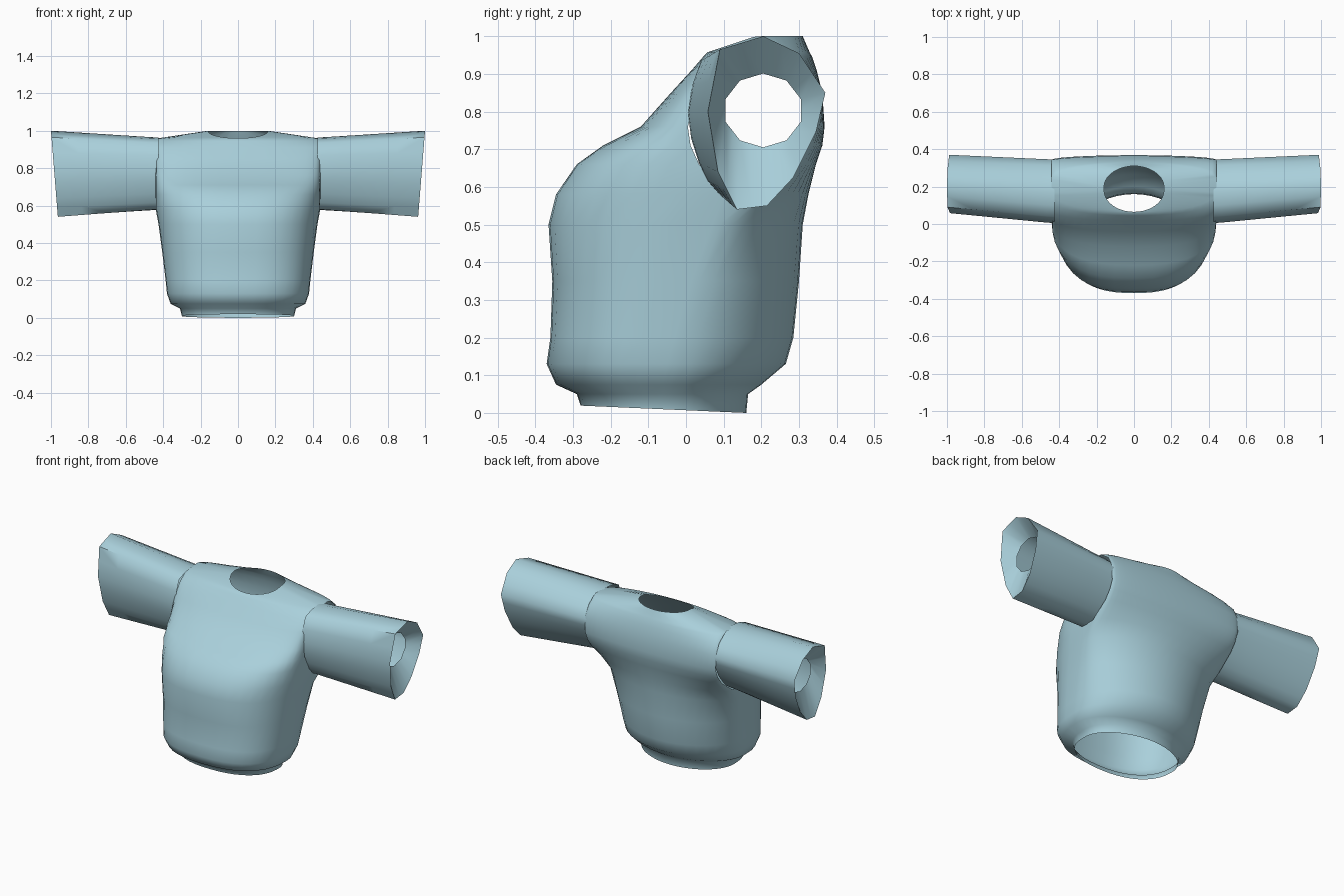
import bpy
import bmesh
from math import cos, sin, pi

cube = bpy.data.objects.get("Cube")
if cube:
    bpy.data.objects.remove(cube, do_unlink=True)

# One pale blue cloth colour
CLOTH = (0.40, 0.63, 0.71, 1)
cloth = bpy.data.materials.new("pale blue cloth")
cloth.diffuse_color = CLOTH
cloth.use_nodes = True
cloth.node_tree.nodes["Principled BSDF"].inputs["Base Color"].default_value = CLOTH


def loft(name, rings, drop=None):
    """Skin closed rings of points into an open tube; drop() removes faces."""
    bm = bmesh.new()
    rows = [[bm.verts.new(p) for p in ring] for ring in rings]
    for a, b in zip(rows, rows[1:]):
        for i in range(len(a)):
            j = (i + 1) % len(a)
            bm.faces.new((a[i], a[j], b[j], b[i]))
    bmesh.ops.recalc_face_normals(bm, faces=bm.faces[:])
    if drop:
        gone = [f for f in bm.faces if drop(f)]
        bmesh.ops.delete(bm, geom=gone, context='FACES')
    mesh = bpy.data.meshes.new(name)
    bm.to_mesh(mesh)
    bm.free()
    mesh.materials.append(cloth)
    obj = bpy.data.objects.new(name, mesh)
    bpy.context.collection.objects.link(obj)
    bpy.ops.object.select_all(action='DESELECT')
    obj.select_set(True)
    bpy.context.view_layer.objects.active = obj
    bpy.ops.object.shade_smooth_by_angle(angle=pi / 3)
    return obj


def section(half, front, back, side_front, side_back, full, height, steps=20):
    """Body outline: a back curve and a front curve joined by straight sides."""
    pts = []
    for edge, tip, n, turn in ((side_back, back, 1.95, 1),
                               (side_front, front, full, -1)):
        for i in range(steps + 1):
            a = pi * i / steps
            c = cos(a) * turn
            x = half * (1 if c > 0 else -1) * abs(c) ** (2 / n)
            y = edge + (tip - edge) * max(0, sin(a)) ** (2 / n)
            pts.append((x, y, height(y)))
    return pts


# Torso levels: height, half width, front, back, side front, side back, fullness
ARMPIT = 0.58
LEVELS = [
    (0.05, 0.31, -0.29, 0.165, -0.06, -0.04, 2.3),
    (0.075, 0.36, -0.345, 0.20, -0.06, -0.04, 2.4),
    (0.13, 0.38, -0.37, 0.265, -0.05, -0.03, 2.5),
    (0.20, 0.387, -0.36, 0.285, -0.03, -0.01, 2.6),
    (0.35, 0.405, -0.355, 0.30, 0.015, 0.035, 2.6),
    (0.50, 0.425, -0.365, 0.31, 0.07, 0.09, 2.6),
    (ARMPIT, 0.44, -0.345, 0.325, 0.10, 0.18, 2.6),
    (0.66, 0.44, -0.29, 0.345, 0.035, 0.285, 2.6),
    (0.71, 0.44, -0.22, 0.362, 0.012, 0.322, 2.5),
    (0.76, 0.44, -0.12, 0.368, 0.005, 0.343, 2.4),
    (0.85, 0.44, -0.04, 0.362, 0.03, 0.34, 2.2),
    (0.91, 0.44, 0.015, 0.347, 0.07, 0.31, 2.1),
    (0.945, 0.44, 0.045, 0.335, 0.12, 0.265, 2),
    (0.958, 0.44, 0.058, 0.328, 0.17, 0.24, 2),
]

# Hem, lower at the back
rings = [section(0.30, -0.28, 0.16, -0.06, -0.04, 2.3,
                 lambda y: 0.007 - 0.044 * y)]
for z, *outline in LEVELS:
    rings.append(section(*outline, lambda y: z))
# Neckline, dipping at the front
rings.append(section(0.16, 0.065, 0.31, 0.18, 0.20, 2,
                     lambda y: 0.96 + 0.04 * min(1, (y - 0.065) / 0.12)))


def in_armhole(face):
    """The straight sides above the armpit are open to the sleeves."""
    return all(abs(v.co.x) > 0.439 and v.co.z > ARMPIT - 0.01
               for v in face.verts)


loft("torso", rings, in_armhole)

# Sleeve cuff outline as (y, z)
CUFF = [(0.205, 1.0), (0.30, 0.955), (0.37, 0.85), (0.345, 0.745),
        (0.285, 0.625), (0.215, 0.55), (0.135, 0.54), (0.085, 0.64),
        (0.058, 0.80), (0.09, 0.965)]


def doubled(pts, bulge=1.0):
    """Add a point on each side, pushed out from the middle by bulge."""
    cy = sum(p[0] for p in pts) / len(pts)
    cz = sum(p[1] for p in pts) / len(pts)
    out = []
    for (y, z), (y2, z2) in zip(pts, pts[1:] + pts[:1]):
        out += [(y, z), (cy + ((y + y2) / 2 - cy) * bulge,
                         cz + ((z + z2) / 2 - cz) * bulge)]
    return out


cuff = doubled(CUFF)
# Rounder outline where the sleeve meets the body
root = doubled([(0.005 + (y - 0.058) * 1.09, 0.58 + (z - 0.54) * 0.835)
                for y, z in CUFF], 1.04)
# Smaller opening inside the cuff
turns = [2 * pi * i / len(CUFF) for i in range(len(CUFF))]
opening = doubled([(0.205 + 0.105 * sin(a), 0.803 + 0.098 * cos(a))
                   for a in turns])

for name, side in (("left_sleeve", 1), ("right_sleeve", -1)):
    rings = [[(side * 0.425, y, z) for y, z in root]]
    for t in (0.05, 0.25, 0.5, 0.75, 1):
        ring = []
        for (y0, z0), (y1, z1) in zip(root, cuff):
            y, z = y0 + (y1 - y0) * t, z0 + (z1 - z0) * t
            x = 0.44 + 0.56 * t - 0.08 * t * (1 - z1)
            ring.append((side * x, y, z))
        rings.append(ring)
    # Cuff turned inwards to the narrow opening
    rings.append([(side * 0.91, y, z) for y, z in opening])
    loft(name, rings)
